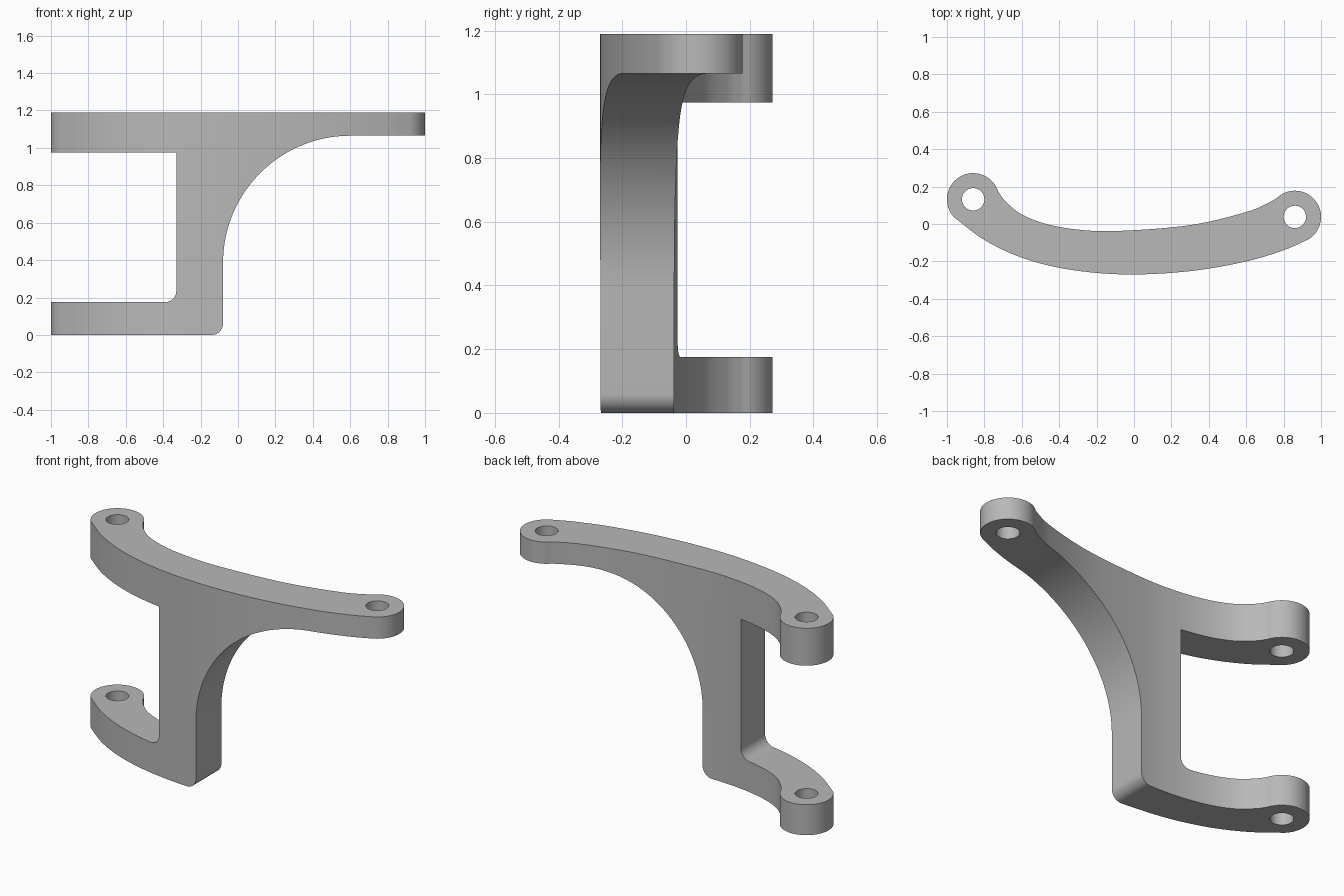
import bpy, bmesh
from math import sin, cos, radians
from mathutils import Vector

cube = bpy.data.objects.get("Cube")
if cube:
    bpy.data.objects.remove(cube, do_unlink=True)

grey = bpy.data.materials.new("plain grey")
grey.use_nodes = True
grey.diffuse_color = (0.48, 0.48, 0.48, 1)
grey.node_tree.nodes["Principled BSDF"].inputs["Base Color"].default_value = grey.diffuse_color


def arc(cx, cy, r, start, end, n):
    angles = [radians(start + (end - start) * i / n) for i in range(n + 1)]
    return [(cx + r * cos(a), cy + r * sin(a)) for a in angles]


def spline(points, n=8):
    """Smooth curve through the points; only the interior samples are kept."""
    p = [Vector(q) for q in points]
    p = [2 * p[0] - p[1]] + p + [2 * p[-1] - p[-2]]
    out = []
    for a, b, c, d in zip(p, p[1:], p[2:], p[3:]):
        for i in range(n):
            t = i / n
            out.append(0.5 * (2 * b + (c - a) * t + (2 * a - 5 * b + 4 * c - d) * t ** 2
                              + (3 * b - a - 3 * c + d) * t ** 3))
    return [tuple(q) for q in out[1:]]


def prism(name, outline, place, depth):
    """Extrude a flat outline, set in space by place, along depth."""
    bm = bmesh.new()
    face = bm.faces.new([bm.verts.new(place(*q)) for q in outline])
    ext = bmesh.ops.extrude_face_region(bm, geom=[face])["geom"]
    bmesh.ops.translate(bm, vec=depth, verts=[v for v in ext if isinstance(v, bmesh.types.BMVert)])
    bmesh.ops.recalc_face_normals(bm, faces=bm.faces)
    mesh = bpy.data.meshes.new(name)
    bm.to_mesh(mesh)
    bm.free()
    mesh.materials.append(grey)
    obj = bpy.data.objects.new(name, mesh)
    bpy.context.collection.objects.link(obj)
    return obj


def combine(obj, other, operation):
    mod = obj.modifiers.new(operation.lower(), "BOOLEAN")
    mod.operation, mod.object, mod.solver = operation, other, "EXACT"
    bpy.context.view_layer.objects.active = obj
    bpy.ops.object.modifier_apply(modifier=mod.name)
    bpy.data.objects.remove(other, do_unlink=True)


# Curved plan with a round boss at each end
left_boss, right_boss, boss_r, hole_r = (-0.86, 0.132), (0.86, 0.038), 0.14, 0.06
left_arc = arc(*left_boss, boss_r, 18, 225, 32)
right_arc = arc(*right_boss, boss_r, -62, 122, 32)
outer = [left_arc[-1], (-0.8, -0.085), (-0.6, -0.18), (-0.35, -0.243), (-0.04, -0.27),
         (0.3, -0.252), (0.6, -0.2), (0.8, -0.14), right_arc[0]]
inner = [right_arc[-1], (0.735, 0.122), (0.6, 0.064), (0.3, -0.006), (-0.08, -0.037),
         (-0.3, -0.03), (-0.48, 0.003), (-0.61, 0.057), (-0.69, 0.125), left_arc[0]]
plan = spline(outer) + right_arc + spline(inner) + left_arc
bracket = prism("bracket", plan, lambda x, y: (x, y, -0.1), (0, 0, 1.5))

# Side profile: upper arm, post with sweeping curve, lower arm
profile = [(-1.2, 1.19), (-1.2, 0.975), (-0.33, 0.975)]
profile += arc(-0.39, 0.235, 0.06, 0, -90, 10)
profile += [(-1.2, 0.175), (-1.2, 0)]
profile += arc(-0.14, 0.06, 0.06, -90, 0, 10)
profile += arc(0.6, 0.385, 0.68, 180, 90, 40)
profile += [(1.2, 1.065), (1.2, 1.19)]
combine(bracket, prism("profile_cutter", profile, lambda x, z: (x, -0.6, z), (0, 1.2, 0)), "INTERSECT")

# Bolt holes through the bosses
for cx, cy in (left_boss, right_boss):
    ring = arc(cx, cy, hole_r, 0, 360, 40)[:-1]
    combine(bracket, prism("hole_cutter", ring, lambda x, y: (x, y, -0.2), (0, 0, 1.7)), "DIFFERENCE")

bpy.ops.object.select_all(action="DESELECT")
bracket.select_set(True)
bpy.context.view_layer.objects.active = bracket
bpy.ops.object.shade_smooth_by_angle(angle=radians(30))
